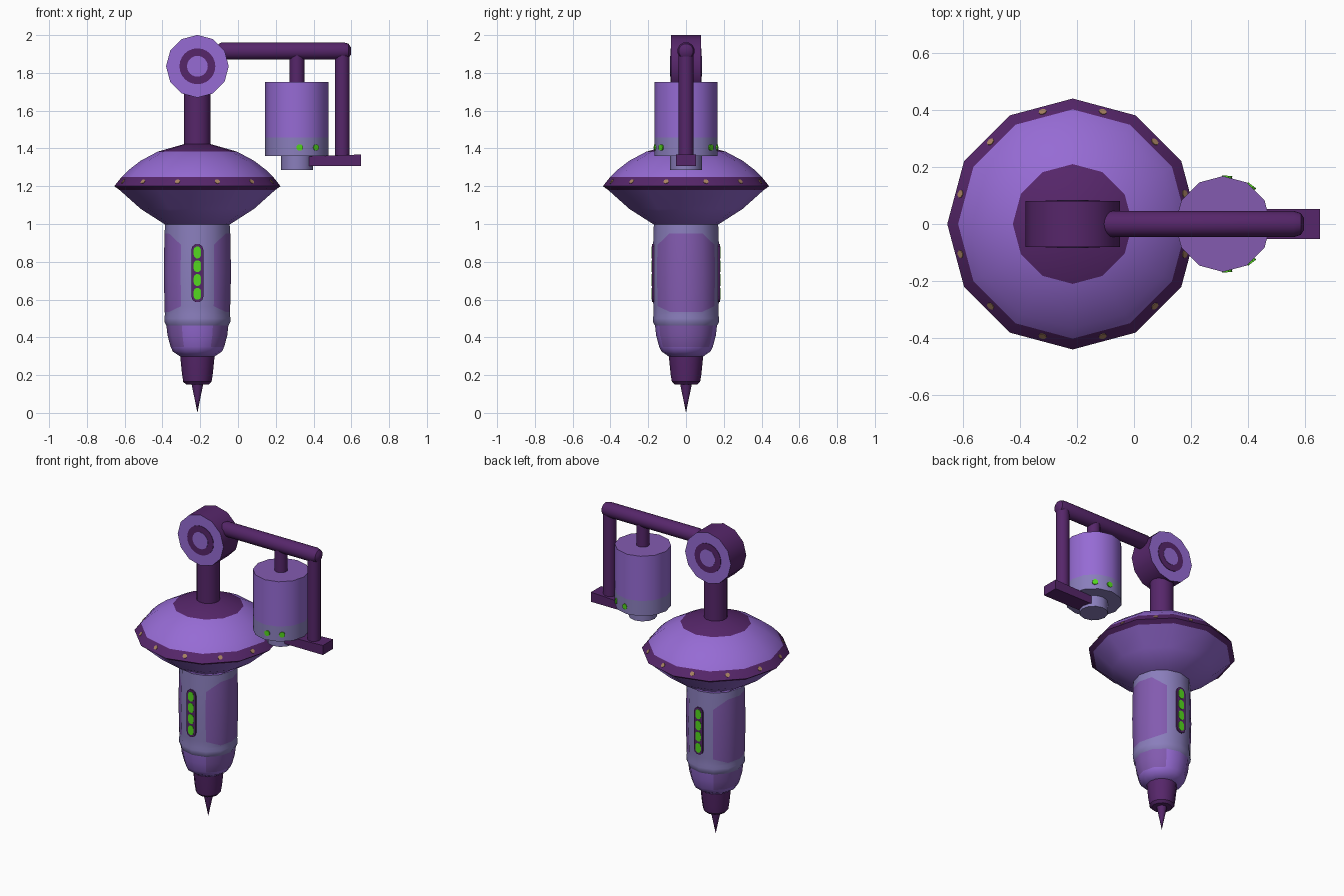
import bpy, bmesh, math
from math import sin, cos, pi, radians
from mathutils import Matrix, Vector

if "Cube" in bpy.data.objects:
    bpy.data.objects.remove(bpy.data.objects["Cube"])

AX = -0.215      # main axis x
MX = 0.312       # hanging canister axis x


def material(name, rgb):
    m = bpy.data.materials.new(name)
    lin = [((c / 255 + 0.055) / 1.055) ** 2.4 for c in rgb]
    m.diffuse_color = (*lin, 1)
    m.use_nodes = True
    m.node_tree.nodes["Principled BSDF"].inputs["Base Color"].default_value = m.diffuse_color
    return m


MATS = [material("dark purple", (86, 38, 106)),
        material("light purple", (150, 107, 212)),
        material("lavender grey", (138, 126, 188)),
        material("mid purple", (131, 91, 176)),
        material("bright green", (84, 216, 30)),
        material("dull gold", (168, 130, 98))]
DARK, LIGHT, GREY, MID, GREEN, GOLD = range(6)


def finish(name, bm, mat=None, matrix=None):
    bmesh.ops.recalc_face_normals(bm, faces=bm.faces)
    if mat is not None:
        for f in bm.faces:
            f.material_index = mat
    if matrix:
        bm.transform(matrix)
    me = bpy.data.meshes.new(name)
    bm.to_mesh(me)
    bm.free()
    for m in MATS:
        me.materials.append(m)
    me.shade_smooth()
    me.set_sharp_from_angle(angle=radians(35))
    ob = bpy.data.objects.new(name, me)
    bpy.context.collection.objects.link(ob)
    return ob


def lathe(name, prof, n=12, matrix=None, height=None, rule=None, ends=None):
    """prof: (radius, z, material of the band above the point), bottom to top."""
    bm = bmesh.new()
    rings = []
    for i, (r, z, _) in enumerate(prof):
        if r == 0:
            rings.append([bm.verts.new((0, 0, z))] * n)
            continue
        rings.append([bm.verts.new((r * cos(a), r * sin(a), height(i, z, a) if height else z))
                      for a in (2 * pi * k / n for k in range(n))])
    for i in range(len(prof) - 1):
        lo, hi = rings[i], rings[i + 1]
        for k in range(n):
            q = [lo[k], lo[(k + 1) % n], hi[(k + 1) % n], hi[k]]
            f = bm.faces.new(list(dict.fromkeys(q)))
            m = prof[i][2]
            f.material_index = rule(i, 2 * pi * (k + 0.5) / n, m) if rule else m
    ends = ends or (prof[0][2], prof[-1][2])
    for e, m in zip((0, -1), ends):
        if prof[e][0] > 0:
            bm.faces.new(rings[e]).material_index = m
    return finish(name, bm, None, matrix)


def at(x, y=0, z=0):
    return Matrix.Translation((x, y, z))


def rod(name, a, b, r, mat=DARK, n=20):
    a, b = Vector(a), Vector(b)
    rot = (b - a).to_track_quat('Z', 'Y').to_matrix().to_4x4()
    return lathe(name, [(r, 0, mat), (r, (b - a).length, mat)], n, Matrix.Translation(a) @ rot)


def plate(name, outline, depth, mat, matrix):
    """Thin plate from a 2D outline, extruded along local z."""
    bm = bmesh.new()
    f = bm.faces.new([bm.verts.new((x, y, 0)) for x, y in outline])
    top = bmesh.ops.extrude_face_region(bm, geom=[f])
    bmesh.ops.translate(bm, vec=(0, 0, depth),
                        verts=[v for v in top["geom"] if isinstance(v, bmesh.types.BMVert)])
    return finish(name, bm, mat, matrix)


def pill(w, h, n=6):
    r = w / 2
    return [(r * cos(a), (h / 2 - r) * (1 if j < n else -1) + r * sin(a))
            for j in range(2 * n) for a in [pi * (j % n) / (n - 1) + (pi if j >= n else 0)]]


def disc(r, n=10):
    return [(r * cos(2 * pi * k / n), r * sin(2 * pi * k / n)) for k in range(n)]


def facing(angle, tilt=0):
    """Local z points outward at the angle, local y points up."""
    return Matrix.Rotation(angle + pi / 2, 4, 'Z') @ Matrix.Rotation(pi / 2 - tilt, 4, 'X')


# tip and nose
lathe("needle_tip", [(0, 0, DARK), (0.014, 0.07, DARK), (0.032, 0.158, DARK)], 12, at(AX))
lathe("nose", [(0.06, 0.15, DARK), (0.075, 0.165, DARK), (0.082, 0.21, DARK),
               (0.092, 0.31, DARK)], 12, at(AX))

# lower cone with side patches
lathe("lower_cone", [(0.09, 0.298, LIGHT), (0.13, 0.325, LIGHT), (0.142, 0.35, LIGHT),
                     (0.158, 0.41, LIGHT), (0.165, 0.47, LIGHT)], 12, at(AX),
      rule=lambda i, a, m: MID if i >= 2 and abs(cos(a)) > 0.5 else m)


# handle body with chamfered side panels
def panel_height(i, z, a):
    if abs(cos(a)) < 0.6:
        return {4: 0.565, 6: 0.89}.get(i, z)
    return z


lathe("handle_body", [(0.163, 0.46, GREY), (0.174, 0.48, GREY), (0.175, 0.50, GREY),
                      (0.172, 0.52, GREY), (0.173, 0.535, GREY), (0.178, 0.74, GREY),
                      (0.174, 0.95, GREY), (0.170, 1.01, GREY)], 12, at(AX),
      height=panel_height,
      rule=lambda i, a, m: MID if i in (4, 5) and abs(cos(a)) > 0.5 else m)

# light strips, front and back
for side, ang in (("front", -pi / 2), ("back", pi / 2)):
    base = at(AX, 0, 0.74) @ facing(ang)
    plate(side + "_light_slot", pill(0.064, 0.31), 0.009, DARK, base @ at(0, 0, 0.1705))
    for k in range(4):
        plate(f"{side}_light_{k}", pill(0.04, 0.064), 0.006, GREEN,
              base @ Matrix.Translation((0, (k - 1.5) * 0.073, 0.176)))

# saucer with dark rim and cap
lathe("saucer", [(0.172, 0.998, LIGHT), (0.30, 1.08, LIGHT), (0.412, 1.18, DARK),
                 (0.44, 1.20, DARK), (0.402, 1.248, LIGHT), (0.365, 1.285, LIGHT),
                 (0.30, 1.335, LIGHT), (0.21, 1.383, DARK), (0.07, 1.423, DARK)], 12, at(AX))
for k in range(12):
    a = pi / 12 + k * pi / 6
    spot = at(AX) @ Matrix.Translation((0.4065 * cos(a), 0.4065 * sin(a), 1.224))
    plate(f"rim_stud_{k}", disc(0.014, 8), 0.006, GOLD,
          spot @ facing(a, radians(38)) @ at(0, 0, -0.003))

# neck and pivot drum
rod("neck_post", (AX, 0, 1.40), (AX, 0, 1.75), 0.07)
lathe("pivot_drum", [(0.166, -0.08, DARK), (0.166, 0.08, DARK)], 12,
      at(AX, 0, 1.835) @ Matrix.Rotation(pi / 2, 4, 'X'), ends=(LIGHT, LIGHT))
for side, ang in (("front", -pi / 2), ("back", pi / 2)):
    base = at(AX, 0, 1.835) @ facing(ang)
    plate(side + "_drum_ring", disc(0.095, 24), 0.004, DARK, base @ at(0, 0, 0.079))
    plate(side + "_drum_hub", disc(0.055, 24), 0.004, LIGHT, base @ at(0, 0, 0.081))

# arm with rounded ends, hanging rods and foot
lathe("top_arm", [(0.03, 0, DARK), (0.046, 0.03, DARK), (0.046, 0.675, DARK),
                  (0.038, 0.70, DARK), (0.02, 0.712, DARK)], 20,
      at(-0.115, 0, 1.916) @ Matrix.Rotation(pi / 2, 4, 'Y'))
rod("canister_hanger", (MX, 0, 1.74), (MX, 0, 1.91), 0.039)
rod("end_rod", (0.552, 0, 1.33), (0.552, 0, 1.91), 0.039)
plate("foot_bracket", [(0.372, 1.306), (0.652, 1.306), (0.652, 1.368), (0.372, 1.358)], 0.106, DARK,
      at(0, 0.053, 0) @ Matrix.Rotation(pi / 2, 4, 'X'))

# canister, boss and indicator dots
lathe("canister", [(0.168, 1.36, GREY), (0.168, 1.458, LIGHT), (0.168, 1.752, LIGHT)],
      12, at(MX), ends=(GREY, MID))
lathe("canister_boss", [(0.085, 1.287, GREY), (0.085, 1.37, GREY)], 12, at(MX))
for side, s in (("front", -1), ("back", 1)):
    for k, deg in enumerate((5, 37)):
        a = s * radians(90 - deg)
        plate(f"{side}_indicator_{k}", disc(0.018), 0.008, GREEN,
              at(MX, 0, 1.405) @ facing(a) @ at(0, 0, 0.162))
